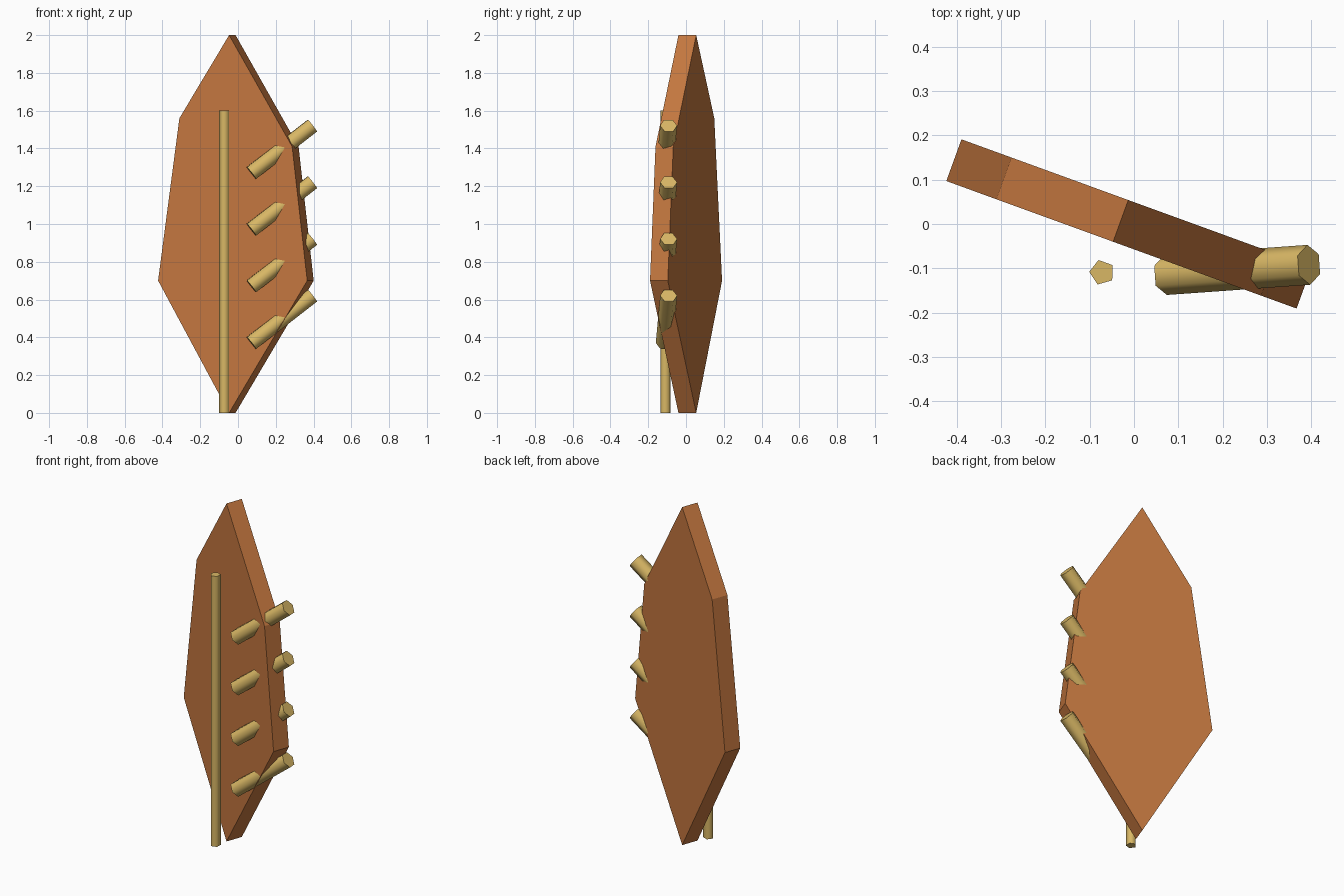
import bpy, math
from mathutils import Matrix, Vector

if "Cube" in bpy.data.objects:
    bpy.data.objects.remove(bpy.data.objects["Cube"])


def material(name, rgb):
    m = bpy.data.materials.new(name)
    m.diffuse_color = (*rgb, 1)
    m.use_nodes = True
    m.node_tree.nodes["Principled BSDF"].inputs["Base Color"].default_value = m.diffuse_color
    return m


clay = material("terracotta", (0.55, 0.185, 0.05))
straw = material("pale wood", (0.69, 0.475, 0.13))


def rod(name, start, end, radius, sides, roll):
    """Smooth-sided prism between two points, with a crisp rim."""
    a, b = Vector(start), Vector(end)
    axis = b - a
    bpy.ops.mesh.primitive_cylinder_add(vertices=sides, radius=radius, depth=axis.length)
    ob = bpy.context.object
    ob.name = name
    ob.data.transform(Matrix.Rotation(roll, 4, 'Z'))
    ob.rotation_euler = axis.to_track_quat('Z', 'Y').to_euler()
    ob.location = (a + b) / 2
    ob.data.materials.append(straw)
    bpy.ops.object.shade_smooth_by_angle(angle=math.radians(80))
    return ob


# Slab: six-sided outline extruded to a thick board, turned about the upright axis
outline = [(0, 0), (0.44, 0.70), (0.355, 1.41), (0, 2.0), (-0.28, 1.56), (-0.40, 0.70)]
n = len(outline)
verts = [(u, y, z) for y in (-0.05, 0.05) for u, z in outline]
faces = [tuple(range(n)), tuple(reversed(range(n, 2 * n)))]
faces += [(i, i + n, (i + 1) % n + n, (i + 1) % n) for i in range(n)]
mesh = bpy.data.meshes.new("slab")
mesh.from_pydata(verts, [], faces)
mesh.materials.append(clay)
slab = bpy.data.objects.new("slab", mesh)
bpy.context.collection.objects.link(slab)
slab.rotation_euler.z = math.radians(-20)
slab.location = (-0.03, 0.007, 0)

# Upright pole in front of the slab
rod("pole", (-0.072, -0.109, 0), (-0.072, -0.109, 1.6), 0.029, 5, math.radians(-92))

# Four slanted pegs passing through the slab
for i in range(4):
    z = 0.37 + 0.3 * i
    rod(f"peg_{i + 1}", (0.071, -0.115, z), (0.394, -0.092, z + 0.251), 0.045, 6, math.radians(30))
